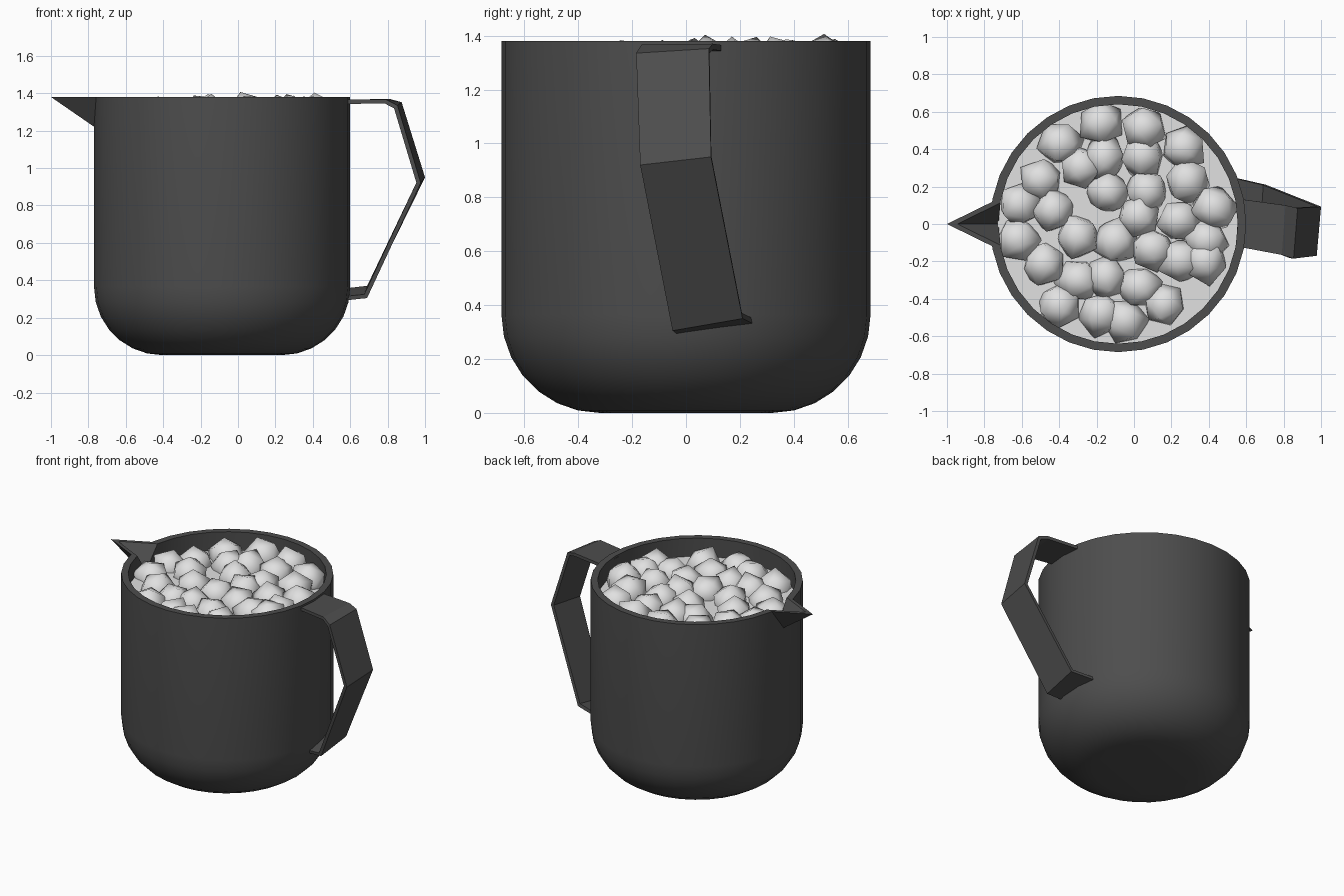
import bpy, bmesh, math, random
from mathutils import Vector, Matrix

if "Cube" in bpy.data.objects:
    bpy.data.objects.remove(bpy.data.objects["Cube"])

random.seed(4)
CX, R, H, SIDES = -0.085, 0.685, 1.38, 32


def material(name, v):
    m = bpy.data.materials.new(name)
    m.diffuse_color = (v, v, v, 1)
    m.use_nodes = True
    m.node_tree.nodes["Principled BSDF"].inputs["Base Color"].default_value = m.diffuse_color
    return m


DARK = material("dark_grey", 0.075)
WHITE = material("soft_white", 0.75)


def add(name, bm, mat):
    bmesh.ops.recalc_face_normals(bm, faces=bm.faces)
    me = bpy.data.meshes.new(name)
    bm.to_mesh(me)
    bm.free()
    me.materials.append(mat)
    ob = bpy.data.objects.new(name, me)
    bpy.context.collection.objects.link(ob)
    return ob


def smooth(ob, angle):
    bpy.ops.object.select_all(action='DESELECT')
    ob.select_set(True)
    bpy.context.view_layer.objects.active = ob
    bpy.ops.object.shade_smooth_by_angle(angle=math.radians(angle))


def lathe(name, profile, mat):
    bm = bmesh.new()
    rings = [[bm.verts.new((CX + r * math.cos(a), r * math.sin(a), z))
              for a in (2 * math.pi * k / SIDES for k in range(SIDES))]
             for r, z in profile]
    for a, b in zip(rings, rings[1:]):
        for k in range(SIDES):
            j = (k + 1) % SIDES
            bm.faces.new((a[k], a[j], b[j], b[k]))
    bm.faces.new(rings[0])
    bm.faces.new(rings[-1])
    return add(name, bm, mat)


def wedge(name, tip, base, lift):
    """Pointed spout shape, optionally raised above the rim."""
    n = base - tip
    pts = [(base, 0, H - 0.69 * n)]
    for z in {H, H + lift}:
        pts += [(tip, 0, z), (base, 0.49 * n, z), (base, -0.49 * n, z)]
    bm = bmesh.new()
    for p in pts:
        bm.verts.new(p)
    bmesh.ops.convex_hull(bm, input=bm.verts)
    return add(name, bm, DARK)


def boolean(ob, other, op):
    m = ob.modifiers.new(op, 'BOOLEAN')
    m.object, m.operation, m.solver = other, op, 'EXACT'
    bpy.context.view_layer.objects.active = ob
    bpy.ops.object.modifier_apply(modifier=m.name)
    bpy.data.objects.remove(other)


# cup body: rounded bottom, thick wall
arc = [math.pi / 2 * i / 7 for i in range(8)]
outer = [(0.32 + 0.365 * math.sin(t), 0.365 - 0.365 * math.cos(t)) for t in arc]
inner = [(0.30 + 0.34 * math.sin(t), 0.385 - 0.335 * math.cos(t)) for t in reversed(arc)]
cup = lathe("cup", outer + [(R, H), (0.64, H)] + inner, DARK)

# open pouring spout
boolean(cup, wedge("spout", -1.0, -0.735, 0), 'UNION')
boolean(cup, wedge("spout_cutter", -0.945, -0.66, 0.1), 'DIFFERENCE')
smooth(cup, 30)

# twisted flat handle: front edge and back edge of each bend
bends = [((0.55, -0.12, 1.365), (0.555, 0.135, 1.365)),
         ((0.79, -0.165, 1.367), (0.81, 0.10, 1.37)),
         ((0.853, -0.185, 1.335), (0.875, 0.085, 1.352)),
         ((0.977, -0.17, 0.92), (1.0, 0.093, 0.95)),
         ((0.69, -0.05, 0.305), (0.705, 0.21, 0.35)),
         ((0.55, -0.03, 0.29), (0.53, 0.25, 0.33))]
bm = bmesh.new()
rows = [[bm.verts.new(p) for p in b] for b in bends]
for a, b in zip(rows, rows[1:]):
    bm.faces.new((a[0], b[0], b[1], a[1]))
me = bpy.data.meshes.new("handle")
bm.to_mesh(me)
bm.free()
me.materials.append(DARK)
handle = bpy.data.objects.new("handle", me)
bpy.context.collection.objects.link(handle)
sol = handle.modifiers.new("thickness", 'SOLIDIFY')
sol.thickness, sol.offset, sol.use_even_offset = 0.022, -1, True

# filling surface
lathe("filling", [(0.645, 1.20), (0.645, 1.25)], WHITE)

# lumps piled on the filling
spots = [(-.39, .43), (-.18, .54), (.05, .51), (.27, .41), (.05, .36), (-.16, .35),
         (-.29, .30), (-.50, .23), (-.14, .17), (.07, .18), (.28, .23), (.43, .08),
         (.24, .02), (.03, .04), (-.43, .07), (-.61, .11), (-.62, -.08), (-.30, -.07),
         (-.10, -.09), (.10, -.14), (.25, -.20), (.38, -.20), (.39, -.09), (-.48, -.21),
         (-.30, -.30), (-.15, -.28), (.03, -.34), (.16, -.43), (-.40, -.44),
         (-.18, -.48), (-.05, -.52)]
bm = bmesh.new()
for x, y in spots:
    z = 1.258 + 0.03 * (x - CX + y)
    turn = Matrix.Rotation(random.uniform(0, 6.28), 4, 'Z') @ Matrix.Rotation(random.uniform(0, 6.28), 4, 'X')
    verts = bmesh.ops.create_icosphere(bm, subdivisions=1, radius=0.128)["verts"]
    for v in verts:
        v.co = Vector((x, y, z)) + (turn @ v.co) * random.uniform(0.88, 1.08)
lumps = add("lumps", bm, WHITE)
for p in lumps.data.polygons:
    p.use_smooth = True
